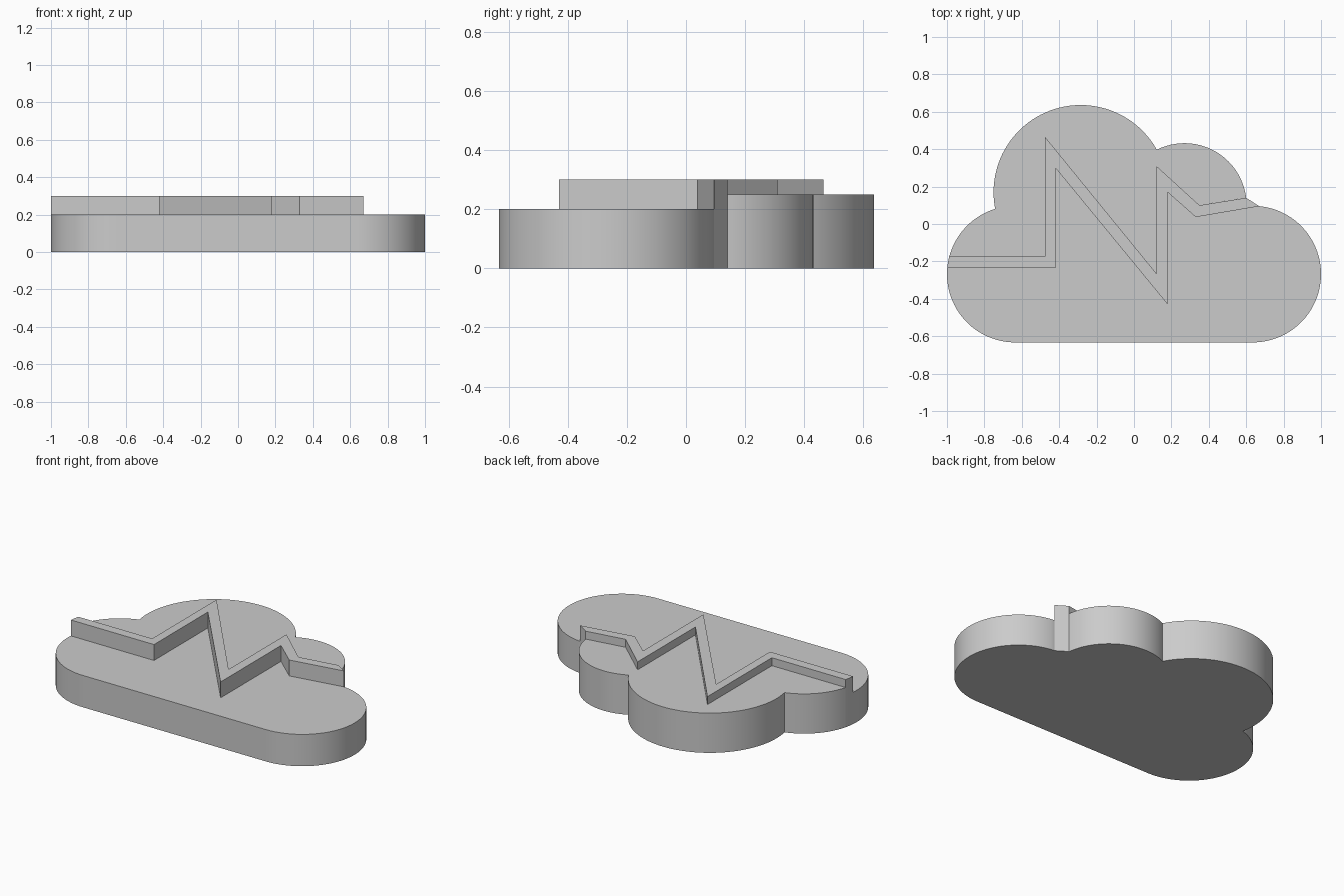
import bpy
import bmesh
import math

cube = bpy.data.objects.get("Cube")
if cube:
    bpy.data.objects.remove(cube, do_unlink=True)

# Single grey material
grey = bpy.data.materials.new("light_grey")
grey.use_nodes = True
GREY = (0.6, 0.6, 0.6, 1.0)
grey.diffuse_color = GREY
grey.node_tree.nodes["Principled BSDF"].inputs["Base Color"].default_value = GREY


def arc(centre, start, end, steps):
    """Counter-clockwise arc between the directions of two points."""
    cx, cy, r = centre
    a = math.atan2(start[1] - cy, start[0] - cx)
    b = math.atan2(end[1] - cy, end[0] - cx)
    if b < a:
        b += math.tau
    angles = [a + (b - a) * i / steps for i in range(steps + 1)]
    return [(cx + r * math.cos(t), cy + r * math.sin(t)) for t in angles]


def slab(name, outline, height):
    """Closed solid with the given outline, standing on the ground."""
    bm = bmesh.new()
    base = bm.faces.new([bm.verts.new((x, y, 0)) for x, y in outline])
    top = bmesh.ops.extrude_face_region(bm, geom=[base], use_keep_orig=True)
    verts = [v for v in top["geom"] if isinstance(v, bmesh.types.BMVert)]
    bmesh.ops.translate(bm, verts=verts, vec=(0, 0, height))
    bmesh.ops.remove_doubles(bm, verts=bm.verts, dist=0.0005)
    bmesh.ops.recalc_face_normals(bm, faces=bm.faces)
    mesh = bpy.data.meshes.new(name)
    bm.to_mesh(mesh)
    bm.free()
    mesh.materials.append(grey)
    obj = bpy.data.objects.new(name, mesh)
    bpy.context.collection.objects.link(obj)
    bpy.ops.object.select_all(action="DESELECT")
    obj.select_set(True)
    bpy.context.view_layer.objects.active = obj
    bpy.ops.object.shade_smooth_by_angle(angle=math.radians(25))
    return obj


# Cloud lobes: centre x, centre y, radius
left_lobe = (-0.635, -0.268, 0.365)
right_lobe = (0.635, -0.268, 0.365)
big_puff = (-0.285, 0.17, 0.466)
small_puff = (0.27, 0.1, 0.332)
left_notch = (-0.745, 0.08)
top_notch = (0.12, 0.4)

# Front and back edges of the zigzag ridge, from left to right
front_edge = [(-0.998, -0.235), (-0.42, -0.235), (-0.42, 0.3),
              (0.18, -0.43), (0.18, 0.17), (0.33, 0.037), (0.67, 0.095)]
back_edge = [(-0.988, -0.175), (-0.475, -0.175), (-0.475, 0.465),
             (0.12, -0.265), (0.12, 0.31), (0.35, 0.1), (0.6, 0.14)]

# Low front part of the cloud
bottom_left = (left_lobe[0], -1)
bottom_right = (right_lobe[0], -1)
front = arc(left_lobe, front_edge[0], bottom_left, 24)
front += arc(right_lobe, bottom_right, front_edge[-1], 48)
slab("cloud_front", front + front_edge[-2:0:-1], 0.2)

# Higher back part of the cloud
back = arc(small_puff, back_edge[-1], top_notch, 32)
back += arc(big_puff, top_notch, left_notch, 48)[1:]
back += arc(left_lobe, left_notch, back_edge[0], 18)[1:]
slab("cloud_back", back + back_edge[1:-1], 0.25)

# Raised zigzag ridge, its left end following the lobe
left_end = arc(left_lobe, back_edge[0], front_edge[0], 3)
slab("zigzag_ridge", left_end + front_edge[1:] + back_edge[:0:-1], 0.3)
